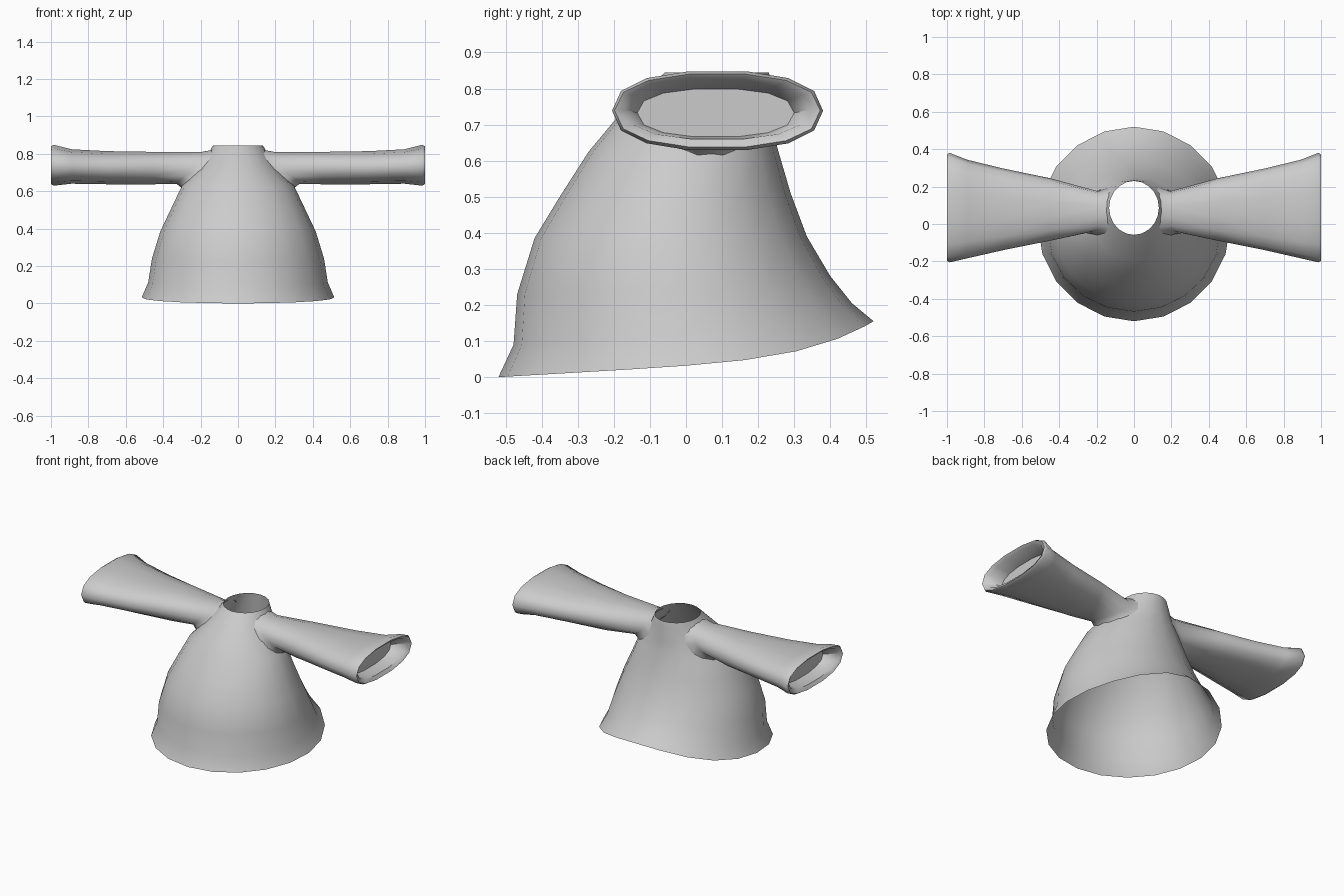
import bpy, bmesh, math
from mathutils import Vector
from mathutils.bvhtree import BVHTree

if "Cube" in bpy.data.objects:
    bpy.data.objects.remove(bpy.data.objects["Cube"])

cloth = bpy.data.materials.new("grey_cloth")
cloth.diffuse_color = (0.6, 0.6, 0.6, 1)
cloth.use_nodes = True
cloth.node_tree.nodes["Principled BSDF"].inputs["Base Color"].default_value = cloth.diffuse_color


def bridge(bm, a, b):
    n = len(a)
    for i in range(n):
        j = (i + 1) % n
        bm.faces.new((a[i], a[j], b[j], b[i]))


def finish(bm, name):
    bmesh.ops.recalc_face_normals(bm, faces=bm.faces)
    me = bpy.data.meshes.new(name)
    bm.to_mesh(me)
    ob = bpy.data.objects.new(name, me)
    bpy.context.collection.objects.link(ob)
    me.materials.append(cloth)
    bpy.ops.object.select_all(action='DESELECT')
    ob.select_set(True)
    bpy.context.view_layer.objects.active = ob
    bpy.ops.object.shade_smooth_by_angle(angle=math.radians(50))
    return ob


# Body: open bell lofted from tilted rings (half width, front y, front z, back y, back z)
RINGS = [
    (.515, -.52, 0, .52, .155),
    (.48, -.478, .09, .46, .205),
    (.46, -.468, .23, .40, .28),
    (.415, -.42, .385, .335, .39),
    (.36, -.35, .50, .29, .51),
    (.30, -.27, .625, .252, .64),
    (.215, -.195, .715, .24, .72),
    (.152, -.095, .812, .235, .812),
    (.133, -.058, .845, .23, .845),
]
SIDES = 20
bm = bmesh.new()
prev = None
for hw, yf, zf, yb, zb in RINGS:
    ring = []
    for i in range(SIDES):
        a = math.tau * i / SIDES
        t = (1 - math.cos(a)) / 2
        z = zf + (zb - zf) * (.39 * t + .61 * t ** 6)
        ring.append(bm.verts.new((hw * math.sin(a), yf + (yb - yf) * t, z)))
    if prev:
        bridge(bm, prev, ring)
    prev = ring
tree = BVHTree.FromBMesh(bm)
finish(bm, "body")


# Sleeves: flattened flaring tubes that start on the body surface
def section(y0, y1, z0, z1, n=14):
    pts = []
    for i in range(n):
        a = math.tau * i / n
        c, s = math.cos(a), math.sin(a)
        u = math.copysign(abs(c) ** .85, c)
        v = math.copysign(abs(s) ** .85, s)
        pts.append(((y0 + y1) / 2 + u * (y1 - y0) / 2,
                    (z0 + z1) / 2 + v * (z1 - z0) / 2))
    return pts


def body_x(y, z):
    hit = tree.ray_cast(Vector((2, y, z)), Vector((-1, 0, 0)))[0]
    return hit.x if hit else .14


# Tube, outer cuff, rolled rim and recessed lining (x, y range, z range)
SLEEVE = [
    (.45, -.09, .245, .635, .812),
    (.70, -.14, .297, .635, .816),
    (.89, -.183, .343, .638, .826),
    (.985, -.205, .38, .627, .85),
    (1.0, -.198, .372, .636, .842),
    (.985, -.168, .34, .658, .824),
    (.90, -.135, .30, .665, .80),
]


def sleeve(name, side):
    bm = bmesh.new()
    rings = []
    # Root with a small fillet against the body
    for sec, off in (((-.06, .195, .612, .822), -.002),
                     ((-.045, .175, .637, .812), .045)):
        rings.append([(body_x(y, z) + off, y, z) for y, z in section(*sec)])
    for x, *sec in SLEEVE:
        rings.append([(x, y, z) for y, z in section(*sec)])
    prev = None
    for r in rings:
        ring = [bm.verts.new((x * side, y, z)) for x, y, z in r]
        if prev:
            bridge(bm, prev, ring)
        prev = ring
    # Closed lining at the bottom of the cuff
    bm.faces.new(prev)
    finish(bm, name)


sleeve("right_sleeve", 1)
sleeve("left_sleeve", -1)
